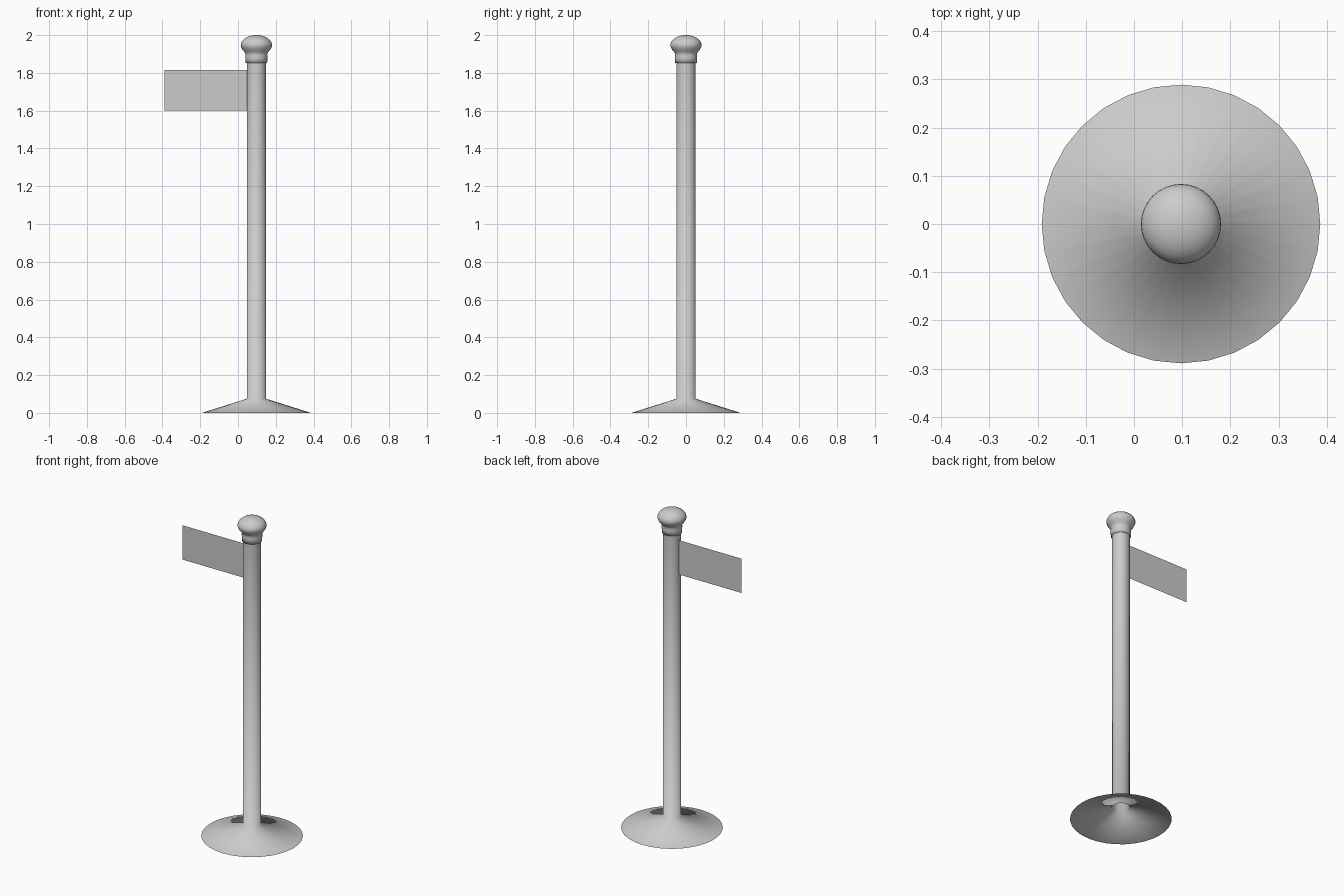
import bpy, bmesh
from math import cos, sin, pi, radians

if "Cube" in bpy.data.objects:
    bpy.data.objects.remove(bpy.data.objects["Cube"])

CX = 0.0975   # post axis
SEG = 32


def add_object(name, bm, smooth=True):
    mesh = bpy.data.meshes.new(name)
    bm.to_mesh(mesh)
    bm.free()
    for p in mesh.polygons:
        p.use_smooth = smooth
    obj = bpy.data.objects.new(name, mesh)
    bpy.context.collection.objects.link(obj)
    return obj


def lathe(name, profile):
    """Revolve (radius, z) points, listed bottom to top; radius 0 closes the tip."""
    bm = bmesh.new()
    rings = []
    for r, z in profile:
        n = SEG if r > 0 else 1
        rings.append([bm.verts.new((CX + r * cos(2 * pi * i / SEG),
                                    r * sin(2 * pi * i / SEG), z)) for i in range(n)])
    for a, b in zip(rings, rings[1:]):
        for i in range(SEG):
            j = (i + 1) % SEG
            if len(b) == 1:
                bm.faces.new((a[i], a[j], b[0]))
            else:
                bm.faces.new((a[i], a[j], b[j], b[i]))
    return add_object(name, bm)


# Hollow conical foot flowing into the post
lathe("base_and_post", [(0.289, 0), (0.051, 0.075), (0.051, 1.86)])

# Collar, neck and flattened ball finial
dome = [(0.083 * cos(radians(a)), 1.946 + 0.054 * sin(radians(a)))
        for a in range(0, 90, 10)]
lathe("finial", [(0.051, 1.852), (0.057, 1.852), (0.058, 1.875), (0.059, 1.89),
                 (0.057, 1.90), (0.063, 1.91), (0.075, 1.925), (0.081, 1.937)]
      + dome + [(0, 2.0)])

# Thin belt end sticking out to the left
bm = bmesh.new()
bm.faces.new([bm.verts.new((x, 0.003, z)) for x, z in
              ((-0.388, 1.60), (0.048, 1.60), (0.048, 1.815), (-0.388, 1.815))])
add_object("belt", bm, smooth=False)
